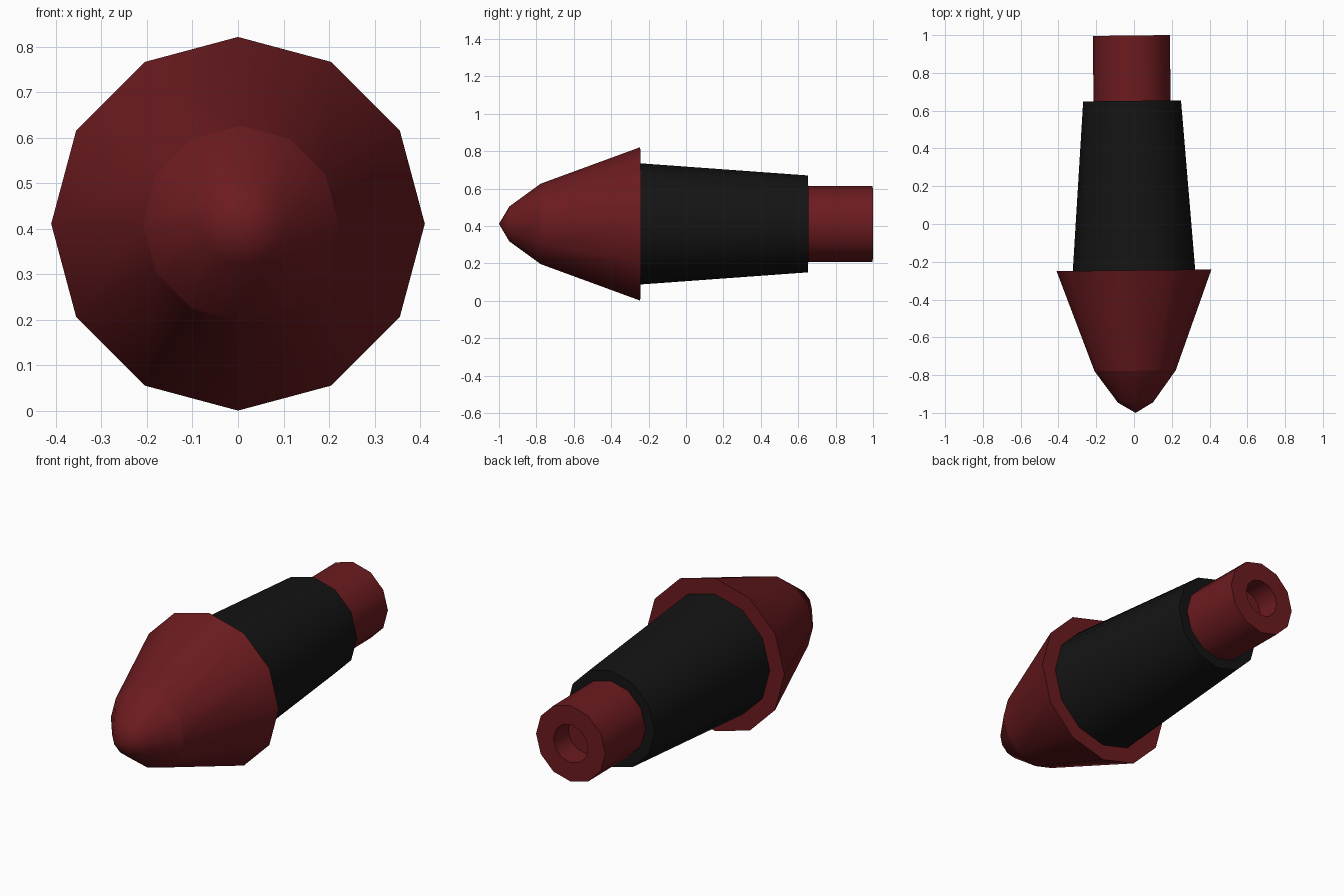
import bpy, bmesh, math
from mathutils import Matrix, Vector

if "Cube" in bpy.data.objects:
    bpy.data.objects.remove(bpy.data.objects["Cube"])

SIDES = 12
# the whole model is turned very slightly about z
PLACE = (Matrix.Translation((0, -0.245, 0.411))
         @ Matrix.Rotation(math.radians(0.65), 4, 'Z')
         @ Matrix.Translation((0, 0.245, 0)))


def material(name, rgb):
    m = bpy.data.materials.new(name)
    m.diffuse_color = (*rgb, 1)
    m.use_nodes = True
    m.node_tree.nodes["Principled BSDF"].inputs["Base Color"].default_value = m.diffuse_color
    return m


def lathe(name, profile, mat):
    """Spin (y, radius) points round the y axis; radius 0 makes a pole."""
    bm = bmesh.new()
    rings = []
    for y, r in profile:
        n = SIDES if r > 0 else 1
        rings.append([bm.verts.new(PLACE @ Vector((
            r * math.cos(2 * math.pi * i / SIDES), y,
            r * math.sin(2 * math.pi * i / SIDES)))) for i in range(n)])
    for a, b in zip(rings, rings[1:]):
        for i in range(SIDES):
            j = (i + 1) % SIDES
            if len(a) == 1:
                bm.faces.new((a[0], b[i], b[j]))
            elif len(b) == 1:
                bm.faces.new((a[i], b[0], a[j]))
            else:
                bm.faces.new((a[i], b[i], b[j], a[j]))
    bmesh.ops.recalc_face_normals(bm, faces=bm.faces)
    me = bpy.data.meshes.new(name)
    bm.to_mesh(me)
    bm.free()
    me.materials.append(mat)
    ob = bpy.data.objects.new(name, me)
    bpy.context.collection.objects.link(ob)
    bpy.ops.object.select_all(action='DESELECT')
    ob.select_set(True)
    bpy.context.view_layer.objects.active = ob
    bpy.ops.object.shade_smooth_by_angle(angle=math.radians(40))
    return ob


red = material("dark_red", (0.15, 0.011, 0.014))
black = material("black", (0.007, 0.007, 0.007))

# rounded point, flared head with a flat back
lathe("nose_tip", [(-1.0, 0), (-0.945, 0.093), (-0.777, 0.215)], red)
lathe("nose_cone", [(-0.777, 0.215), (-0.245, 0.41), (-0.245, 0)], red)
# tapered dark sleeve
lathe("body", [(-0.245, 0), (-0.245, 0.324), (0.652, 0.259), (0.652, 0)], black)
# tail tube with a shallow socket in its end
lathe("tail", [(0.652, 0), (0.652, 0.204), (0.998, 0.204),
               (0.998, 0.102), (0.87, 0.102), (0.87, 0)], red)
